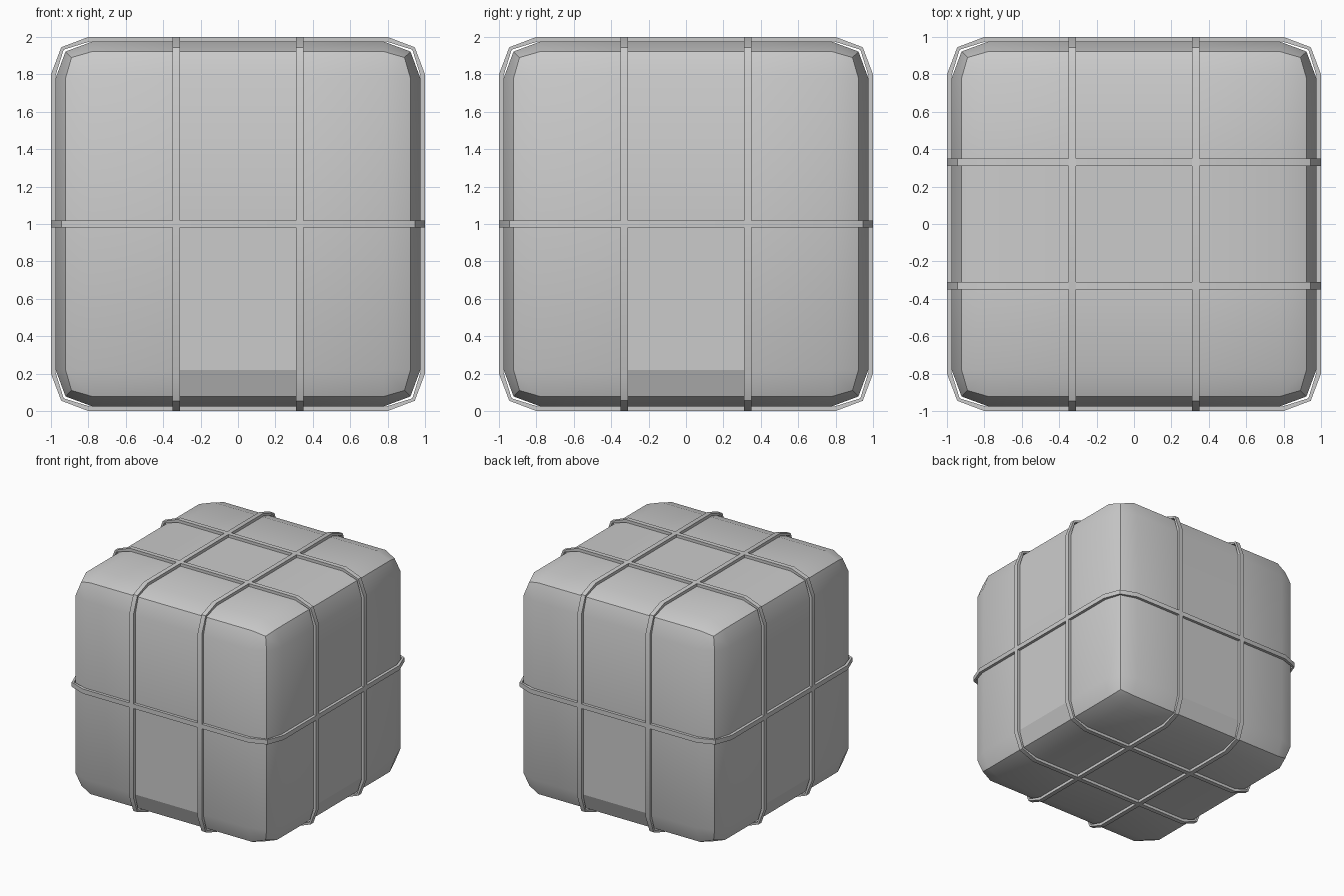
import bpy, bmesh, math
from mathutils import Vector

if "Cube" in bpy.data.objects:
    bpy.data.objects.remove(bpy.data.objects["Cube"])


def finish(name, bm):
    """Turn a bmesh into a named object with smooth shading and sharp corners."""
    bmesh.ops.recalc_face_normals(bm, faces=bm.faces)
    mesh = bpy.data.meshes.new(name)
    bm.to_mesh(mesh)
    bm.free()
    obj = bpy.data.objects.new(name, mesh)
    bpy.context.collection.objects.link(obj)
    bpy.ops.object.select_all(action='DESELECT')
    obj.select_set(True)
    bpy.context.view_layer.objects.active = obj
    bpy.ops.object.shade_smooth_by_angle(angle=math.radians(30))
    return obj


# Bale body: gridded cube whose edges and corners are pulled in
bm = bmesh.new()
bmesh.ops.create_cube(bm, size=2)
bmesh.ops.subdivide_edges(bm, edges=bm.edges[:], cuts=4, use_grid_fill=True)
for v in bm.verts:
    outer = sum(abs(c) > 0.9 for c in v.co)
    limit = (0, 0.975, 0.922, 0.89)[outer]
    new = []
    for axis, c in enumerate(v.co):
        a = abs(c)
        inner = 0.0 if axis == 2 else 0.33
        size = limit if a > 0.9 else 0.78 if a > 0.4 else inner
        new.append(math.copysign(size, c))
    v.co = Vector(new) + Vector((0, 0, 1))
bmesh.ops.remove_doubles(bm, verts=bm.verts[:], dist=0.001)
body = finish("bale", bm)

# Flat panels between the straps on the lower half of each side
for p in body.data.polygons:
    c = p.center
    side = max(abs(c.x), abs(c.y)) > 0.9
    if side and min(abs(c.x), abs(c.y)) < 0.1 and c.z < 0.9:
        p.use_smooth = False


def strap(name, axis, offset):
    """Closed flat band round the bale, lying across the given axis."""
    def loop(flat, end, corner):
        quarter = [(flat, end), (corner, corner), (end, flat)]
        pts = []
        for _ in range(4):
            pts += quarter
            quarter = [(-b, a) for a, b in quarter]
        return pts

    def place(a, b, w):
        co = [a, b]
        co.insert(axis, offset + w)
        return Vector(co) + Vector((0, 0, 1))

    bm = bmesh.new()
    outer, inner = loop(1.0, 0.80, 0.945), loop(0.975, 0.795, 0.932)
    rings = [[bm.verts.new(place(a, b, w)) for a, b in pts]
             for pts, w in ((outer, -0.02), (outer, 0.02), (inner, 0.02), (inner, -0.02))]
    n = len(outer)
    for r in range(4):
        p, q = rings[r], rings[(r + 1) % 4]
        for i in range(n):
            j = (i + 1) % n
            bm.faces.new((p[i], p[j], q[j], q[i]))
    finish(name, bm)


# Straps: two each way over the top and one round the middle
for s, tag in ((-0.33, "a"), (0.33, "b")):
    strap("front_to_back_strap_" + tag, 0, s)
    strap("side_to_side_strap_" + tag, 1, s)
strap("middle_strap", 2, 0.0)
